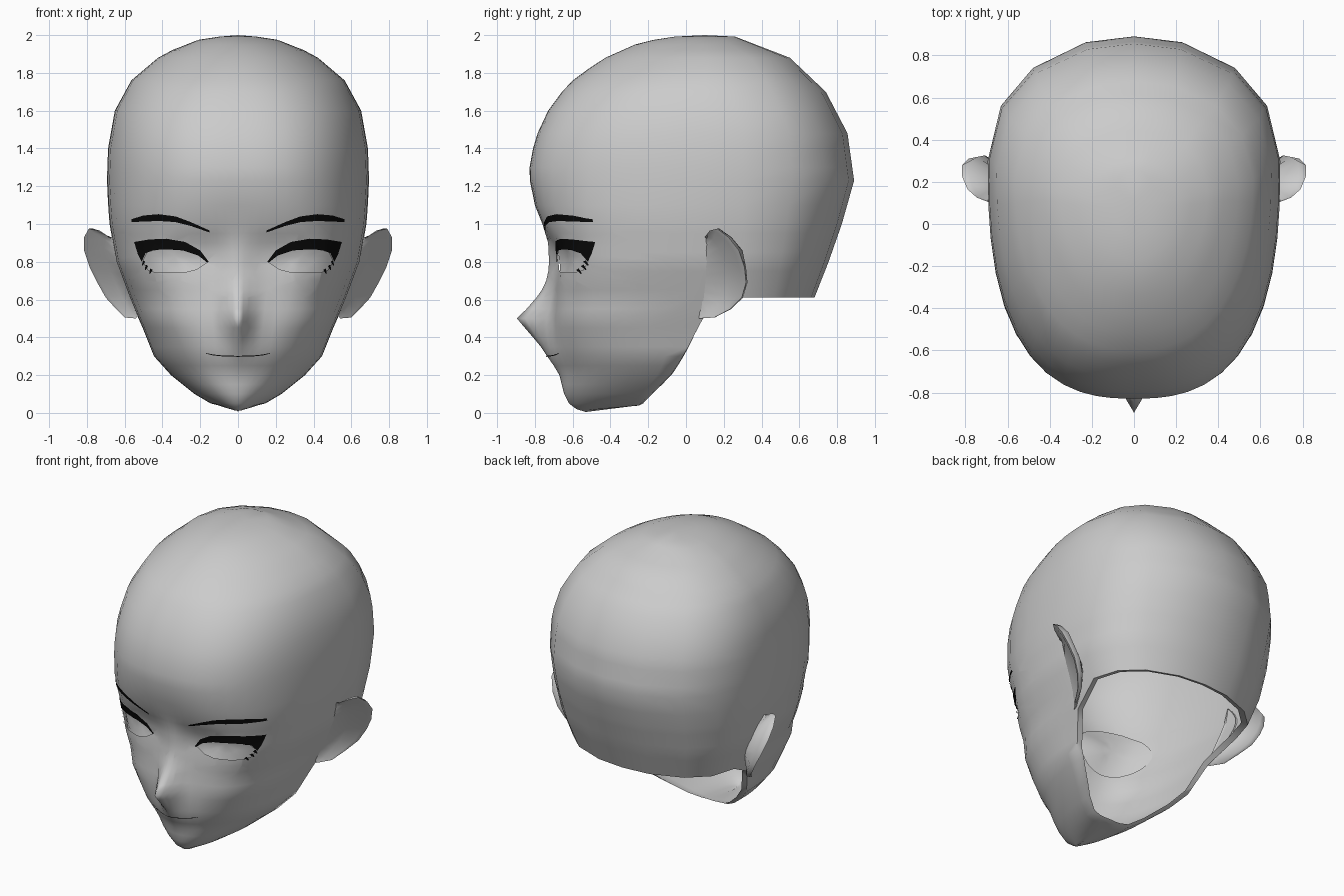
import bpy, bmesh, math
from mathutils import Vector
from mathutils.bvhtree import BVHTree

if "Cube" in bpy.data.objects:
    bpy.data.objects.remove(bpy.data.objects["Cube"])


def material(name, v):
    m = bpy.data.materials.new(name)
    m.diffuse_color = (v, v, v, 1)
    m.use_nodes = True
    m.node_tree.nodes["Principled BSDF"].inputs["Base Color"].default_value = m.diffuse_color
    return m


SKIN = material("skin grey", 0.6)
BLACK = material("lash black", 0.003)


def curve(keys, z):
    """Linear lookup in a list of (z, value) keys."""
    if z <= keys[0][0]:
        return keys[0][1]
    for (a, u), (b, v) in zip(keys, keys[1:]):
        if z <= b:
            return u + (v - u) * (z - a) / (b - a)
    return keys[-1][1]


def finish(name, bm, mat, angle=75):
    """Turn a right-hand half into a mirrored, smooth-shaded object."""
    me = bpy.data.meshes.new(name)
    bm.to_mesh(me)
    bm.free()
    me.materials.append(mat)
    ob = bpy.data.objects.new(name, me)
    bpy.context.collection.objects.link(ob)
    bpy.ops.object.select_all(action='DESELECT')
    ob.select_set(True)
    bpy.context.view_layer.objects.active = ob
    bpy.ops.object.shade_smooth_by_angle(angle=math.radians(angle))
    mod = ob.modifiers.new("Mirror", 'MIRROR')
    mod.merge_threshold = 0.0005
    return ob


# head profiles by height: face line, back line, half width, widest point, roundness
FRONT = [(.005, -.53), (.02, -.58), (.05, -.62), (.1, -.645), (.2, -.67), (.25, -.70), (.3, -.735),
         (.4, -.745), (.5, -.745), (.7, -.73), (.8, -.725), (.9, -.73), (1, -.76), (1.1, -.80),
         (1.2, -.826), (1.3, -.828), (1.4, -.81), (1.5, -.78), (1.6, -.73), (1.68, -.675), (1.76, -.60),
         (1.87, -.45), (1.95, -.27), (1.975, -.17), (1.992, -.06)]
BACK = [(.61, .68), (.8, .755), (1, .825), (1.23, .89), (1.48, .855), (1.7, .74), (1.88, .55), (1.992, .26)]
WIDTH = [(.005, 0), (.012, .05), (.02, .085), (.05, .145), (.1, .23), (.2, .355), (.3, .445), (.45, .505),
         (.6, .57), (.8, .645), (1, .68), (1.2, .695), (1.4, .688), (1.6, .652), (1.76, .565), (1.9, .40),
         (1.975, .21), (1.992, .10)]
MIDDLE = [(.04, -.25), (.18, -.1), (.33, 0), (.5, .09), (.61, .3), (1.5, .3), (1.9, .17), (2, .1)]
ROUND = [(0, 2.1), (.1, 2.1), (.3, 2.2), (.5, 2.75), (.7, 3), (.9, 3), (1.05, 2.9), (1.2, 2.65), (1.5, 2.6),
         (1.7, 2.4), (1.85, 2.1), (2, 2)]
NOSE = [(.3, 0), (.35, .028), (.4, .065), (.45, .108), (.5, .15), (.55, .103), (.6, .062),
        (.65, .03), (.7, .01), (.76, 0)]
# eye sockets and cheeks: how far the face sinks, by sideways position and by height
SOCKET = [(0, 0), (.05, .012), (.14, .045), (.22, .045), (.35, .02), (.48, 0)]
SOCKET_Z = [(.15, 0), (.3, .7), (.7, .8), (.8, 1), (.88, .75), (.97, 0)]
ROWS = [.005, .012, .02, .05, .1, .15, .2, .25, .3, .35, .4, .45, .5, .55, .61, .65, .7, .75, .8, .85, .9,
        .95, 1, 1.1, 1.23, 1.3, 1.4, 1.48, 1.6, 1.7, 1.76, 1.82, 1.88, 1.92, 1.95, 1.975, 1.992]
ACROSS = [0, .05, .1, .17, .26, .37, .48, .6, .71, .81, .89, .945, .98, .995, 1]
BEHIND = [.91, .69, .33, 0]

bm = bmesh.new()
grid = []
for z in ROWS:
    w, mid, n = curve(WIDTH, z), curve(MIDDLE, z), curve(ROUND, z)
    front, row = mid - curve(FRONT, z), []
    for s in ACROSS:
        depth = (1 - s ** n) ** (1 / n)
        x = w * s
        nose = curve(NOSE, z) * max(0, 1 - x / .10)
        sink = curve(SOCKET, x) * curve(SOCKET_Z, z)
        lift = .035 * max(0, 1 - z / .05) * (1 - depth)
        if w == 0:  # keel under the chin
            depth, lift = 1 - s, .035 * s
        row.append(bm.verts.new((x, mid - front * depth - nose + sink, z + lift)))
    if z >= .61:  # the skull closes behind, the neck stays open below
        for s in BEHIND:
            y = mid + (curve(BACK, z) - mid) * (1 - s ** 2.1) ** (1 / 2.1)
            row.append(bm.verts.new((w * s, y, z)))
    grid.append(row)
for lo, hi in zip(grid, grid[1:]):
    for i in range(min(len(lo), len(hi)) - 1):
        bm.faces.new((lo[i], lo[i + 1], hi[i + 1], hi[i]))
crown = bm.verts.new((0, .1, 2))
for a, b in zip(grid[-1], grid[-1][1:]):
    bm.faces.new((a, b, crown))
bmesh.ops.remove_doubles(bm, verts=bm.verts, dist=.0005)
bmesh.ops.dissolve_degenerate(bm, edges=bm.edges, dist=.0005)

# narrow lip turned inward around the neck opening
rim = [e for e in bm.edges if e.is_boundary and max(v.co.x for v in e.verts) > .001]
lip = bmesh.ops.extrude_edge_only(bm, edges=rim)['geom']
for v in lip:
    if isinstance(v, bmesh.types.BMVert):
        v.co = Vector((v.co.x * .93, .15 + (v.co.y - .15) * .94, v.co.z + .012))
bm.normal_update()
tree = BVHTree.FromBMesh(bm)


def on_face(x, z, out):
    """Point in front of (or behind) the face surface."""
    hit = tree.ray_cast(Vector((x, -3, z)), Vector((0, 1, 0)))[0]
    return Vector((x, (hit.y if hit else -.5) - out, z))


def on_side(y, z):
    """Point just under the side of the head."""
    hit = tree.ray_cast(Vector((3, y, z)), Vector((-1, 0, 0)))[0]
    return Vector(((hit.x if hit else curve(WIDTH, z)) - .006, y, z))


# eye openings: slice the face along the lid outline and remove the inside
EYE = [(.16, .80), (.22, .845), (.30, .867), (.40, .87), (.48, .85), (.505, .80), (.475, .757),
       (.44, .745), (.28, .745), (.22, .76)]
cuts = []
for (x0, z0), (x1, z1) in zip(EYE, EYE[1:] + EYE[:1]):
    cuts.append((Vector((x0, 0, z0)), Vector((-(z1 - z0), 0, x1 - x0)).normalized()))


def inside(f, planes):
    c = f.calc_center_median()
    return c.y < -.2 and all((c - p).dot(n) < 0 for p, n in planes)


for k, (p, n) in enumerate(cuts):
    region = [f for f in bm.faces if f.calc_center_median().y < -.2 and .6 < f.calc_center_median().z < 1
              and inside(f, cuts[:k])]
    geom = set(region)
    for f in region:
        geom.update(f.edges)
        geom.update(f.verts)
    bmesh.ops.bisect_plane(bm, geom=list(geom), dist=.0001, plane_co=p, plane_no=n)
bmesh.ops.delete(bm, geom=[f for f in bm.faces if inside(f, cuts)], context='FACES')
finish("head", bm, SKIN)

# eyes: shallow dishes behind the openings
bm = bmesh.new()
centre = bm.verts.new(on_face(.335, .83, -.045))
rings = []
for r in (.35, .7, 1):
    rings.append([bm.verts.new(on_face(.335 + .20 * r * math.cos(a), .83 + .18 * r * math.sin(a),
                                       -.045 + .03 * r * r))
                  for a in [math.tau * i / 24 for i in range(24)]])
for i in range(24):
    j = (i + 1) % 24
    bm.faces.new((centre, rings[0][i], rings[0][j]))
    for a, b in zip(rings, rings[1:]):
        bm.faces.new((a[i], b[i], b[j], a[j]))
finish("eye", bm, SKIN)


def strip(name, top, bottom, steps=4):
    """Thin painted plate between two edges, laid on the face."""
    bm = bmesh.new()
    pairs = []
    for k in range(len(top) - 1):
        for i in range(steps + (k == len(top) - 2)):
            t = i / steps
            ends = [[u + (v - u) * t for u, v in zip(e[k], e[k + 1])] for e in (bottom, top)]
            pairs.append([bm.verts.new(on_face(*[a + (b - a) * s for a, b in zip(*ends)], .007))
                          for s in (0, .5, 1)])
    for p, q in zip(pairs, pairs[1:]):
        for i in (0, 1):
            bm.faces.new((p[i], q[i], q[i + 1], p[i + 1]))
    finish(name, bm, BLACK)


strip("eyebrow", [(.15, .965), (.25, 1.01), (.33, 1.04), (.42, 1.052), (.50, 1.045), (.565, 1.025)],
      [(.15, .955), (.25, .99), (.33, 1.01), (.42, 1.016), (.50, 1.013), (.565, 1.01)])
strip("upper_lash", [(.155, .80), (.20, .86), (.28, .905), (.38, .922), (.47, .918), (.55, .905), (.53, .84)],
      [(.162, .795), (.21, .833), (.29, .86), (.38, .866), (.45, .862), (.49, .845), (.51, .80)])
for i, (x, z) in enumerate([(.503, .80), (.488, .777), (.464, .757)]):
    strip("lower_lash_%d" % (i + 1), [(x, z + .008), (x + .006, z - .018)],
          [(x - .012, z), (x + .001, z - .021)], 1)
strip("mouth", [(0, .302), (.08, .304), (.13, .309), (.17, .317)],
      [(0, .297), (.08, .299), (.13, .304), (.17, .314)])

# ears: a flared rim joined to the head by a hollow front and a rounded back
RIM = [(.68, .10, .93), (.745, .125, .965), (.79, .165, .975), (.815, .225, .93), (.815, .28, .86),
       (.785, .31, .77), (.745, .318, .69), (.70, .295, .61), (.645, .235, .55), (.60, .15, .505),
       (.54, .07, .50)]
bm = bmesh.new()
sections = []
for i, r in enumerate(RIM):
    t = i / (len(RIM) - 1)
    z, hump = .93 - .41 * t, math.sin(math.pi * t)
    edge = Vector(r)
    root = on_side(min(.11 - .04 * t, curve(MIDDLE, z) - .02), z)
    back = on_side(min(.12 + .13 * hump - .04 * t, curve(MIDDLE, z) - .015), z)
    fold = root.lerp(edge, .88)
    bowl = root.lerp(edge, .55) + Vector((-.03, .01, 0)) * hump
    behind = edge + Vector((-.04, .02 if i < 5 else .008, 0)) * hump
    sections.append([bm.verts.new(p) for p in (root, bowl, fold, edge, behind, back)])
for a, b in zip(sections, sections[1:]):
    for i in range(5):
        bm.faces.new((a[i], a[i + 1], b[i + 1], b[i]))
for s in (sections[0], sections[-1]):
    bm.faces.new(s)
bmesh.ops.recalc_face_normals(bm, faces=bm.faces)
finish("ear", bm, SKIN)
